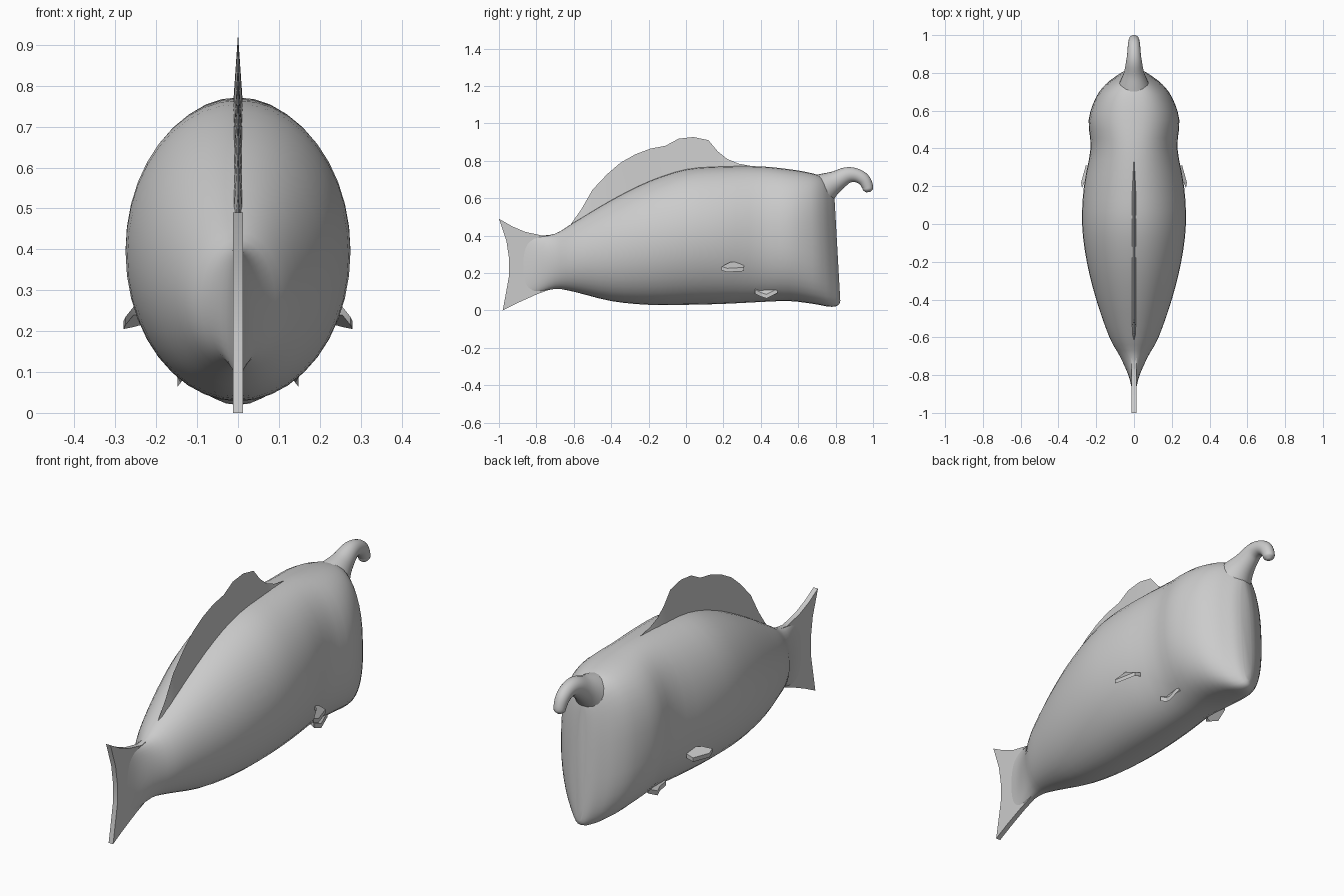
import bpy, bmesh, math
from mathutils import Vector

if "Cube" in bpy.data.objects:
    bpy.data.objects.remove(bpy.data.objects["Cube"])

grey = bpy.data.materials.new("light_grey")
grey.diffuse_color = (0.6, 0.6, 0.6, 1)
grey.use_nodes = True
grey.node_tree.nodes["Principled BSDF"].inputs["Base Color"].default_value = grey.diffuse_color


def finish(name, bm, angle=40):
    bmesh.ops.recalc_face_normals(bm, faces=bm.faces)
    me = bpy.data.meshes.new(name)
    bm.to_mesh(me)
    bm.free()
    me.materials.append(grey)
    ob = bpy.data.objects.new(name, me)
    bpy.context.collection.objects.link(ob)
    bpy.context.view_layer.objects.active = ob
    for o in bpy.context.selected_objects:
        o.select_set(False)
    ob.select_set(True)
    bpy.ops.object.shade_smooth_by_angle(angle=math.radians(angle))
    return ob


def spline(rows, n):
    """Smooth (Catmull-Rom) interpolation through rows of numbers."""
    out = []
    for i in range(len(rows) - 1):
        p = [rows[max(0, min(len(rows) - 1, i + k))] for k in (-1, 0, 1, 2)]
        for s in range(n):
            t = s / n
            out.append([0.5 * (2 * b + (c - a) * t + (2 * a - 5 * b + 4 * c - d) * t * t
                               + (3 * b - a - 3 * c + d) * t ** 3) for a, b, c, d in zip(*p)])
    return out + [list(rows[-1])]


def loft(bm, rings):
    vs = [[bm.verts.new(p) for p in r] for r in rings]
    for a, b in zip(vs, vs[1:]):
        for i in range(len(a)):
            j = (i + 1) % len(a)
            bm.faces.new((a[i], a[j], b[j], b[i]))
    bm.faces.new(vs[0])
    bm.faces.new(vs[-1])


# Body: y, bottom, top, half width, roundness exponent
sections = [(-.87, .08, .40, .012, 1), (-.8, .09, .40, .03, 1), (-.7, .115, .41, .075, 1),
            (-.6, .10, .47, .13, 1), (-.4, .05, .59, .20, 1), (-.2, .03, .69, .25, 1),
            (0, .03, .755, .275, 1), (.2, .035, .77, .265, 1), (.4, .045, .77, .23, .95),
            (.55, .05, .755, .24, .88), (.68, .035, .735, .20, .8), (.75, .022, .715, .15, .8),
            (.79, .02, .68, .10, .8), (.815, .03, .64, .06, .8), (.825, .05, .60, .025, .8)]
rings = []
for y, lo, hi, w, e in spline(sections, 3):
    ring = []
    for i in range(40):
        a = math.tau * i / 40
        c, s = math.cos(a), math.sin(a)
        z = (lo + hi) / 2 + (hi - lo) / 2 * math.copysign(abs(s) ** e, s)
        lean = max(0, y - .6) / .2 * .05 * (z - .05)
        ring.append((w * math.copysign(abs(c) ** e, c), y - lean, z))
    rings.append(ring)
bm = bmesh.new()
loft(bm, rings)
finish("body", bm, 60)

# Hooked horn on the forehead: y, z, radius
path = spline([(.66, .60, .125), (.74, .655, .083), (.80, .69, .057), (.86, .722, .044),
               (.91, .722, .037), (.95, .70, .034), (.97, .665, .03), (.972, .645, .026),
               (.973, .632, .010)], 4)
rings = []
for i, (y, z, r) in enumerate(path):
    a, b = path[max(0, i - 1)], path[min(len(path) - 1, i + 1)]
    t = Vector((0, b[0] - a[0], b[1] - a[1])).normalized()
    n = Vector((0, -t.z, t.y))
    rings.append([Vector((0, y, z)) + Vector((1, 0, 0)) * r * .95 * math.cos(math.tau * k / 20)
                  + n * r * math.sin(math.tau * k / 20) for k in range(20)])
bm = bmesh.new()
loft(bm, rings)
finish("horn", bm, 60)


def blade(name, base, edge, thick):
    """Fin with a thick base line tapering to a sharp outer edge, both (y, z) lists."""
    bm = bmesh.new()
    e = [bm.verts.new((0, y, z)) for y, z in edge]
    sides = []
    for s in (-1, 1):
        sides.append([bm.verts.new((s * thick, y, z)) for y, z in base])
        b = sides[-1]
        for i in range(len(e) - 1):
            bm.faces.new((b[i], b[i + 1], e[i + 1], e[i]))
    return finish(name, bm, 30)


# Dorsal fin
edge = [(-.62, .455), (-.56, .54), (-.5, .645), (-.42, .73), (-.35, .79), (-.27, .835),
        (-.19, .865), (-.11, .88), (-.04, .918), (.04, .927), (.12, .91), (.17, .85),
        (.22, .81), (.28, .785), (.36, .77)]
base = [(y, min(z - .02, .74 - .55 * max(0, .05 - y) ** 1.3)) for y, z in edge]
base = [(y, min(b, .455 + .42 * (y + .6))) if y < -.05 else (y, b) for y, b in base]
blade("dorsal_fin", base, edge, .013)

# Tail fin
outline = [(-.68, .13), (-.8, .085), (-.9, .04), (-.98, 0), (-.965, .08), (-.947, .18),
           (-.945, .27), (-.96, .37), (-1, .49), (-.93, .45), (-.86, .42), (-.76, .398), (-.68, .41)]
bm = bmesh.new()
loft(bm, [[(x, y, z) for y, z in outline] for x in (-.012, .012)])
finish("tail_fin", bm, 30)


def small_fin(name, pts, thick):
    """Mirrored pair of small pointed fins."""
    bm = bmesh.new()
    for s in (-1, 1):
        loft(bm, [[(s * x, y, z + d) for x, y, z in pts] for d in (-thick, thick)])
    finish(name, bm, 30)


small_fin("pectoral_fins", [(.22, .31, .23), (.255, .31, .22), (.28, .22, .215),
                            (.275, .19, .225), (.255, .24, .25), (.22, .27, .25)], .01)
small_fin("pelvic_fins", [(.12, .49, .11), (.14, .49, .105), (.148, .43, .075),
                          (.14, .40, .085), (.15, .37, .10), (.12, .37, .12)], .011)
